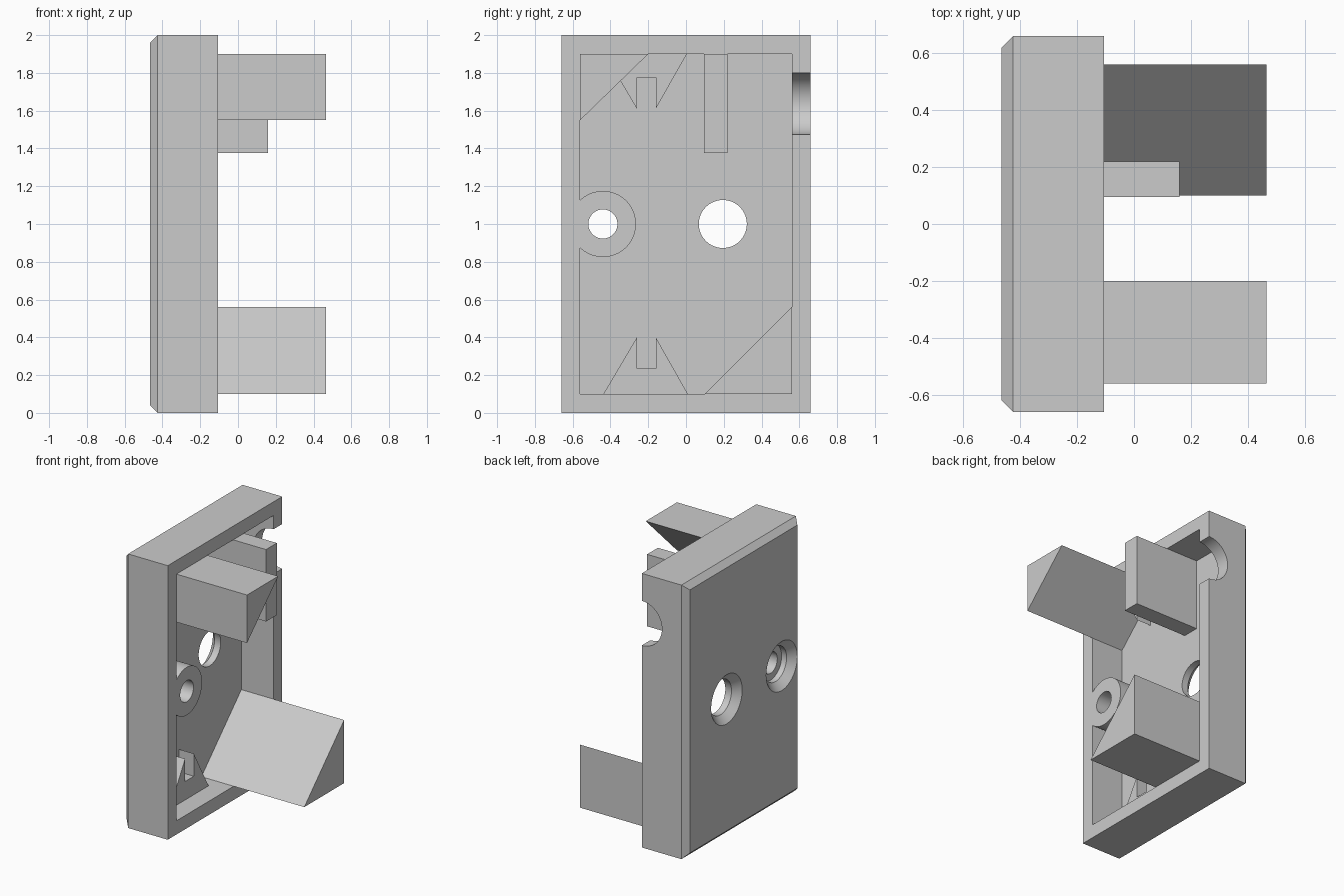
import bpy, bmesh
from math import sin, cos, tau, radians

if "Cube" in bpy.data.objects:
    bpy.data.objects.remove(bpy.data.objects["Cube"])

BACK, FLOOR, RIM, TIP = -0.465, -0.365, -0.105, 0.465   # levels along x
HALF_W, IN_W, WALL = 0.66, 0.56, 0.1


def loft(name, rings):
    """Closed solid through rings that all have the same point count."""
    bm = bmesh.new()
    loops = [[bm.verts.new(p) for p in ring] for ring in rings]
    n = len(loops[0])
    for a, b in zip(loops, loops[1:]):
        for i in range(n):
            j = (i + 1) % n
            bm.faces.new((a[i], a[j], b[j], b[i]))
    bm.faces.new(loops[0][::-1])
    bm.faces.new(loops[-1])
    bmesh.ops.recalc_face_normals(bm, faces=bm.faces)
    mesh = bpy.data.meshes.new(name)
    bm.to_mesh(mesh)
    bm.free()
    obj = bpy.data.objects.new(name, mesh)
    bpy.context.collection.objects.link(obj)
    return obj


def prism(name, outline, x0, x1):
    return loft(name, [[(x, y, z) for y, z in outline] for x in (x0, x1)])


def rect(y0, y1, z0, z1):
    return [(y0, z0), (y1, z0), (y1, z1), (y0, z1)]


def lathe(name, profile, y, z, sides=64):
    """Round solid along x from (x, radius) pairs."""
    return loft(name, [[(x, y + r * cos(tau * i / sides), z + r * sin(tau * i / sides))
                        for i in range(sides)] for x, r in profile])


def combine(body, tool, operation):
    mod = body.modifiers.new(tool.name, 'BOOLEAN')
    mod.operation, mod.solver, mod.object = operation, 'EXACT', tool
    bpy.context.view_layer.objects.active = body
    bpy.ops.object.modifier_apply(modifier=mod.name)
    bpy.data.objects.remove(tool)


# Shell with a chamfered outer face
c = 0.04
body = loft("housing_cover", [
    [(BACK, y, z) for y, z in rect(c - HALF_W, HALF_W - c, c, 2 - c)],
    [(BACK + c, y, z) for y, z in rect(-HALF_W, HALF_W, 0, 2)],
    [(RIM, y, z) for y, z in rect(-HALF_W, HALF_W, 0, 2)]])
combine(body, prism("cavity", rect(-IN_W, IN_W, WALL, 2 - WALL), FLOOR, 0), 'DIFFERENCE')

# Pairs of pointed ribs with a slot between, bottom and top
rib = [(-0.455, 0.07), (0.027, 0.07), (-0.16, 0.4), (-0.16, 0.235), (-0.26, 0.235), (-0.26, 0.4)]
combine(body, prism("lower_rib", rib, -0.4, -0.245), 'UNION')
combine(body, prism("upper_rib", [(y, 2.01 - z) for y, z in rib], -0.4, -0.245), 'UNION')

# Corner posts and locating tab
top = 2 - WALL
combine(body, prism("upper_post", [(-IN_W, 1.55), (-IN_W, top), (-0.2, top)], -0.4, TIP), 'UNION')
combine(body, prism("lower_post", [(0.1, WALL), (IN_W, WALL), (IN_W, 0.56)], -0.4, TIP), 'UNION')
combine(body, prism("locating_tab", rect(0.095, 0.22, 1.375, top), -0.4, 0.16), 'UNION')

# Screw boss
combine(body, lathe("screw_boss", [(-0.4, 0.175), (RIM, 0.175)], -0.44, 1), 'UNION')

# Countersunk holes
sink = [(BACK - 0.02, 0.2), (BACK + 0.05, 0.127)]
combine(body, lathe("main_hole", sink + [(0, 0.127)], 0.195, 1), 'DIFFERENCE')
combine(body, lathe("screw_hole", sink + [(-0.375, 0.127), (-0.375, 0.077), (0, 0.077)],
                    -0.44, 1), 'DIFFERENCE')

# Half-round cable notch in the side wall
notch = [[(RIM + 0.163 * cos(tau * i / 64), y, 1.637 + 0.163 * sin(tau * i / 64))
          for i in range(64)] for y in (0.5, 0.72)]
combine(body, loft("cable_notch", notch), 'DIFFERENCE')

# Single grey plastic
grey = bpy.data.materials.new("grey_plastic")
grey.use_nodes = True
colour = (0.6, 0.6, 0.6, 1)
grey.diffuse_color = colour
grey.node_tree.nodes["Principled BSDF"].inputs["Base Color"].default_value = colour
body.data.materials.clear()
body.data.materials.append(grey)

bpy.ops.object.select_all(action='DESELECT')
body.select_set(True)
bpy.context.view_layer.objects.active = body
bpy.ops.object.shade_smooth_by_angle(angle=radians(25))
